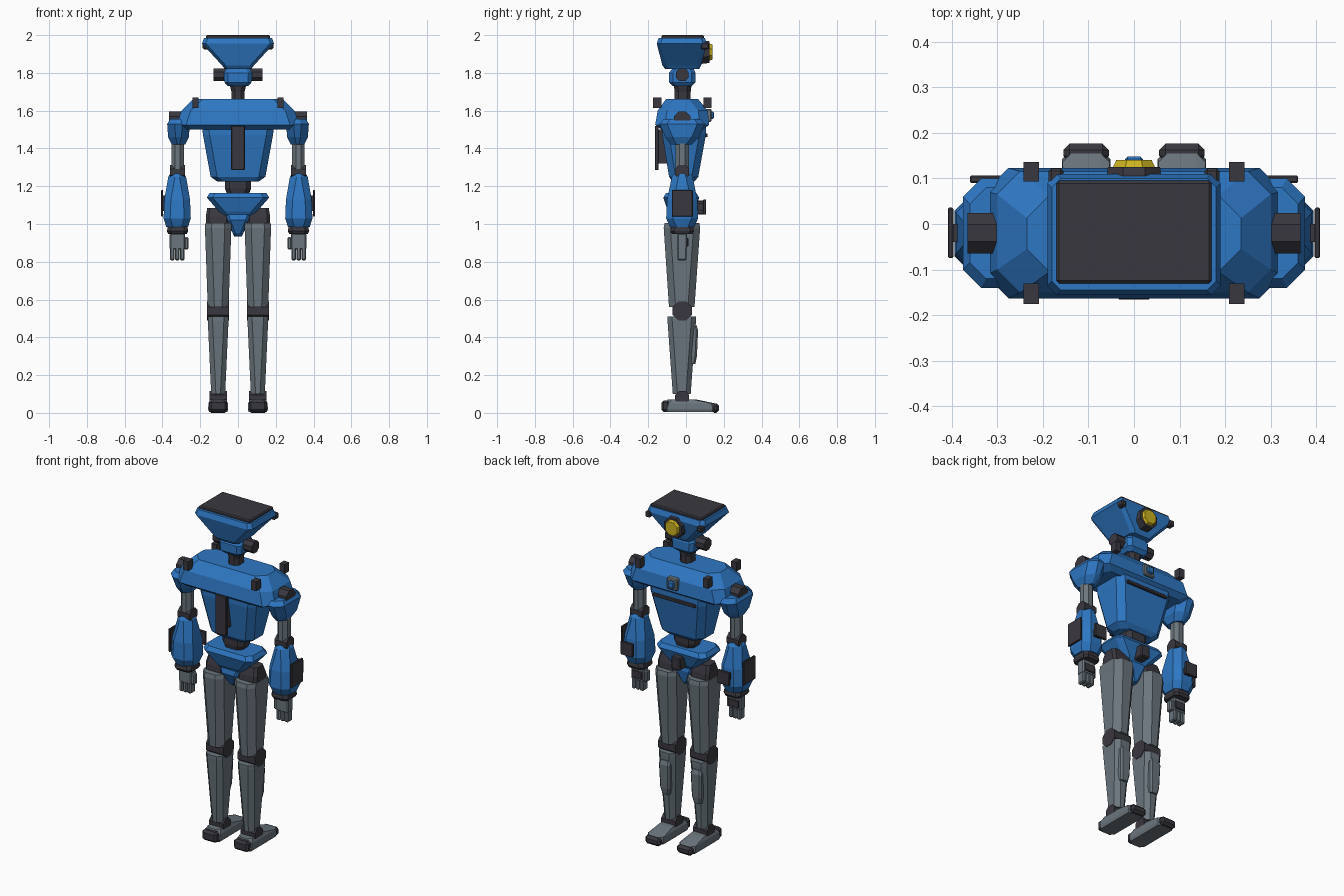
import bpy, bmesh
from math import pi
from mathutils import Matrix, Vector

default_cube = bpy.data.objects.get("Cube")
if default_cube:
    bpy.data.objects.remove(default_cube)


def material(name, red, green, blue):
    mat = bpy.data.materials.new(name)
    mat.use_nodes = True
    mat.diffuse_color = (red, green, blue, 1)
    mat.node_tree.nodes["Principled BSDF"].inputs["Base Color"].default_value = (red, green, blue, 1)
    return mat


BLUE = material("blue_armour", .027, .185, .55)
DARK = material("dark_rubber", .042, .039, .05)
GREY = material("grey_metal", .145, .18, .205)
YELLOW = material("yellow_lens", .6, .45, .015)


def finish(name, colour, bm, pair):
    """Turn the mesh into an object, or a mirrored left and right pair."""
    for sign, prefix in ((1, "left_"), (-1, "right_")) if pair else ((1, ""),):
        side = bm.copy()
        bmesh.ops.scale(side, vec=(sign, 1, 1), verts=side.verts)
        bmesh.ops.recalc_face_normals(side, faces=side.faces)
        mesh = bpy.data.meshes.new(prefix + name)
        side.to_mesh(mesh)
        side.free()
        mesh.materials.append(colour)
        bpy.context.collection.objects.link(bpy.data.objects.new(prefix + name, mesh))
    bm.free()


def loft(name, colour, rings, centre=0, cut=.03, pair=False):
    """Join chamfered rectangles, each given as height, half width, front, back."""
    bm = bmesh.new()
    loops = []
    for z, half, front, back in rings:
        c = min(cut, half * .8, (back - front) * .4)
        l, r = centre - half, centre + half
        outline = [(l + c, front), (r - c, front), (r, front + c), (r, back - c),
                   (r - c, back), (l + c, back), (l, back - c), (l, front + c)]
        loops.append([bm.verts.new((x, y, z)) for x, y in outline])
    for low, high in zip(loops, loops[1:]):
        for i in range(len(low)):
            j = (i + 1) % len(low)
            bm.faces.new((low[i], low[j], high[j], high[i]))
    bm.faces.new(loops[0])
    bm.faces.new(loops[-1])
    finish(name, colour, bm, pair)


def box(name, colour, x, y, z, bevel=.006, pair=False):
    """Box between the given limits with chamfered edges."""
    bm = bmesh.new()
    bmesh.ops.create_cube(bm, size=1)
    for v in bm.verts:
        v.co = Vector([(a + b) / 2 + t * (b - a) for t, (a, b) in zip(v.co, (x, y, z))])
    if bevel:
        bmesh.ops.bevel(bm, geom=bm.edges[:], offset=bevel, segments=1, affect='EDGES')
    finish(name, colour, bm, pair)


def prism(name, colour, axis, start, end, centre, radius, tip=None, pair=False):
    """Eight-sided drum along x or y; centre holds the other two coordinates."""
    sides = 8
    bm = bmesh.new()
    middle = (start + end) / 2
    if axis == "x":
        place = Matrix.Translation((middle, *centre)) @ Matrix.Rotation(pi / 2, 4, 'Y')
    else:
        place = Matrix.Translation((centre[0], middle, centre[1])) @ Matrix.Rotation(-pi / 2, 4, 'X')
    bmesh.ops.create_cone(bm, cap_ends=True, segments=sides, radius1=radius,
                          radius2=tip or radius, depth=end - start,
                          matrix=place @ Matrix.Rotation(pi / sides, 4, 'Z'))
    finish(name, colour, bm, pair)


# Head: flared shell, top panel, round lens and corner blocks
loft("head_shell", BLUE, [(1.82, .07, -.11, .07), (1.84, .085, -.125, .08),
                          (1.955, .19, -.155, .11), (1.985, .18, -.145, .1)], cut=.02)
box("head_top_panel", DARK, x=(-.17, .17), y=(-.13, .095), z=(1.98, 2))
prism("lens_rim", DARK, "y", .06, .125, (0, 1.91), .07, tip=.062)
prism("lens", YELLOW, "y", .12, .14, (0, 1.91), .052, tip=.042)
box("head_corner_block", DARK, x=(.155, .187), y=(.08, .122), z=(1.925, 1.96), pair=True)

# Jaw and neck
loft("jaw", BLUE, [(1.73, .055, -.07, .03), (1.75, .072, -.09, .05),
                   (1.8, .075, -.09, .05), (1.825, .06, -.07, .04)], cut=.02)
prism("jaw_pod", DARK, "x", .06, .13, (-.02, 1.79), .037, pair=True)
loft("neck", DARK, [(1.64, .035, -.06, .025), (1.7, .035, -.06, .025), (1.74, .045, -.065, .03)], cut=.02)

# Shoulder yoke with strap tabs and rear latch
loft("shoulder_yoke", BLUE, [(1.5, .29, -.13, .09), (1.525, .325, -.163, .123),
                             (1.6, .3, -.15, .115), (1.663, .235, -.105, .063)], cut=.05)
box("front_tab", DARK, x=(.208, .242), y=(-.175, -.13), z=(1.615, 1.67), bevel=0, pair=True)
box("rear_tab", DARK, x=(.208, .242), y=(.093, .136), z=(1.615, 1.67), bevel=0, pair=True)
box("latch_base", GREY, x=(-.035, .035), y=(.09, .135), z=(1.54, 1.61))
box("latch_button", BLUE, x=(-.02, .02), y=(.12, .148), z=(1.555, 1.595))

# Chest, front strip and rear bar
loft("chest", BLUE, [(1.225, .11, -.07, .045), (1.25, .145, -.09, .065),
                     (1.47, .185, -.125, .105), (1.51, .19, -.125, .105)], cut=.035)
box("chest_strip", DARK, x=(-.036, .036), y=(-.165, -.145), z=(1.285, 1.52), bevel=.003)
box("chest_strip_mount", DARK, x=(-.025, .025), y=(-.15, -.09), z=(1.32, 1.5), bevel=0)
box("rear_chest_bar", DARK, x=(-.14, .14), y=(.09, .115), z=(1.46, 1.48), bevel=.004)

# Waist and pelvis
loft("waist", DARK, [(1.14, .05, -.06, .03), (1.19, .07, -.07, .04), (1.24, .07, -.07, .04)], cut=.025)
loft("pelvis", BLUE, [(1.04, .085, -.08, .03), (1.065, .1, -.095, .045),
                      (1.14, .165, -.12, .07), (1.165, .15, -.105, .055)])
loft("pelvis_wedge", BLUE, [(.935, .02, -.04, .01), (.95, .028, -.06, .02),
                            (1.02, .055, -.095, .035), (1.05, .065, -.09, .03)], cut=.015)
box("pelvis_rear_box", DARK, x=(-.03, .03), y=(.03, .1), z=(1.05, 1.125))

# Legs
loft("hip", DARK, [(.99, .06, -.08, .04), (1.04, .062, -.075, .035), (1.085, .055, -.06, .02)],
     centre=.108, cut=.015, pair=True)
loft("thigh", GREY, [(.56, .055, -.09, .045), (.98, .07, -.118, .075), (1.005, .068, -.113, .07)],
     centre=.105, cut=.035, pair=True)
prism("knee", DARK, "x", .047, .163, (-.02, .54), .055, pair=True)
loft("shin", GREY, [(.1, .037, -.07, .025), (.49, .055, -.098, .053), (.51, .055, -.098, .053)],
     centre=.105, cut=.025, pair=True)
loft("calf_plate", GREY, [(.26, .025, .01, .05), (.3, .032, .01, .058),
                          (.44, .036, .01, .064), (.465, .03, .01, .055)],
     centre=.105, cut=.01, pair=True)
prism("ankle", DARK, "x", .058, .152, (-.02, .08), .04, pair=True)
loft("foot", GREY, [(.004, .048, -.115, .155), (.02, .053, -.12, .162),
                    (.05, .052, -.11, .155), (.072, .042, -.095, .05)],
     centre=.105, cut=.02, pair=True)
box("heel_pad", DARK, x=(.057, .153), y=(-.13, -.085), z=(.005, .066), bevel=.012, pair=True)
box("toe_pad", DARK, x=(.055, .155), y=(.135, .176), z=(0, .05), bevel=.014, pair=True)

# Upper arms
prism("shoulder_joint", DARK, "x", .29, .365, (-.02, 1.552), .048, pair=True)
loft("shoulder_cap", BLUE, [(1.42, .035, -.08, .03), (1.46, .055, -.11, .07),
                            (1.53, .06, -.14, .1), (1.555, .045, -.12, .08)],
     centre=.315, cut=.04, pair=True)
loft("arm_rod", GREY, [(1.28, .033, -.055, .015), (1.44, .033, -.055, .015)],
     centre=.32, cut=.02, pair=True)
prism("elbow", DARK, "x", .28, .36, (-.02, 1.275), .04, pair=True)

# Forearms with outer and rear plates
loft("forearm", BLUE, [(.985, .058, -.085, .045), (1.03, .072, -.105, .064),
                       (1.13, .068, -.1, .06), (1.25, .047, -.075, .035), (1.268, .036, -.06, .02)],
     centre=.322, cut=.035, pair=True)
box("outer_arm_plate", DARK, x=(.396, .408), y=(-.075, .036), z=(1.04, 1.18), bevel=.003, pair=True)
box("outer_plate_mount", DARK, x=(.37, .4), y=(-.04, 0), z=(1.07, 1.15), bevel=0, pair=True)
box("rear_arm_plate", DARK, x=(.28, .36), y=(.09, .106), z=(1.05, 1.13), bevel=.003, pair=True)
box("rear_plate_mount", DARK, x=(.3, .34), y=(.05, .095), z=(1.07, 1.11), bevel=0, pair=True)
loft("wrist", DARK, [(.948, .05, -.075, .035), (.962, .056, -.083, .042), (.988, .052, -.077, .037)],
     centre=.32, cut=.02, pair=True)

# Hands: palm, three fingers, thumb and knuckle guard
box("palm", GREY, x=(.28, .362), y=(-.047, .005), z=(.865, .95), pair=True)
for number in range(3):
    start = .282 + number * .027
    box("finger_" + str(number + 1), GREY, x=(start, start + .025), y=(-.045, .003),
        z=(.808, .875), pair=True)
box("thumb", GREY, x=(.262, .285), y=(-.04, -.005), z=(.865, .93), pair=True)
box("knuckle_guard", DARK, x=(.285, .355), y=(0, .012), z=(.88, .925), bevel=.003, pair=True)
